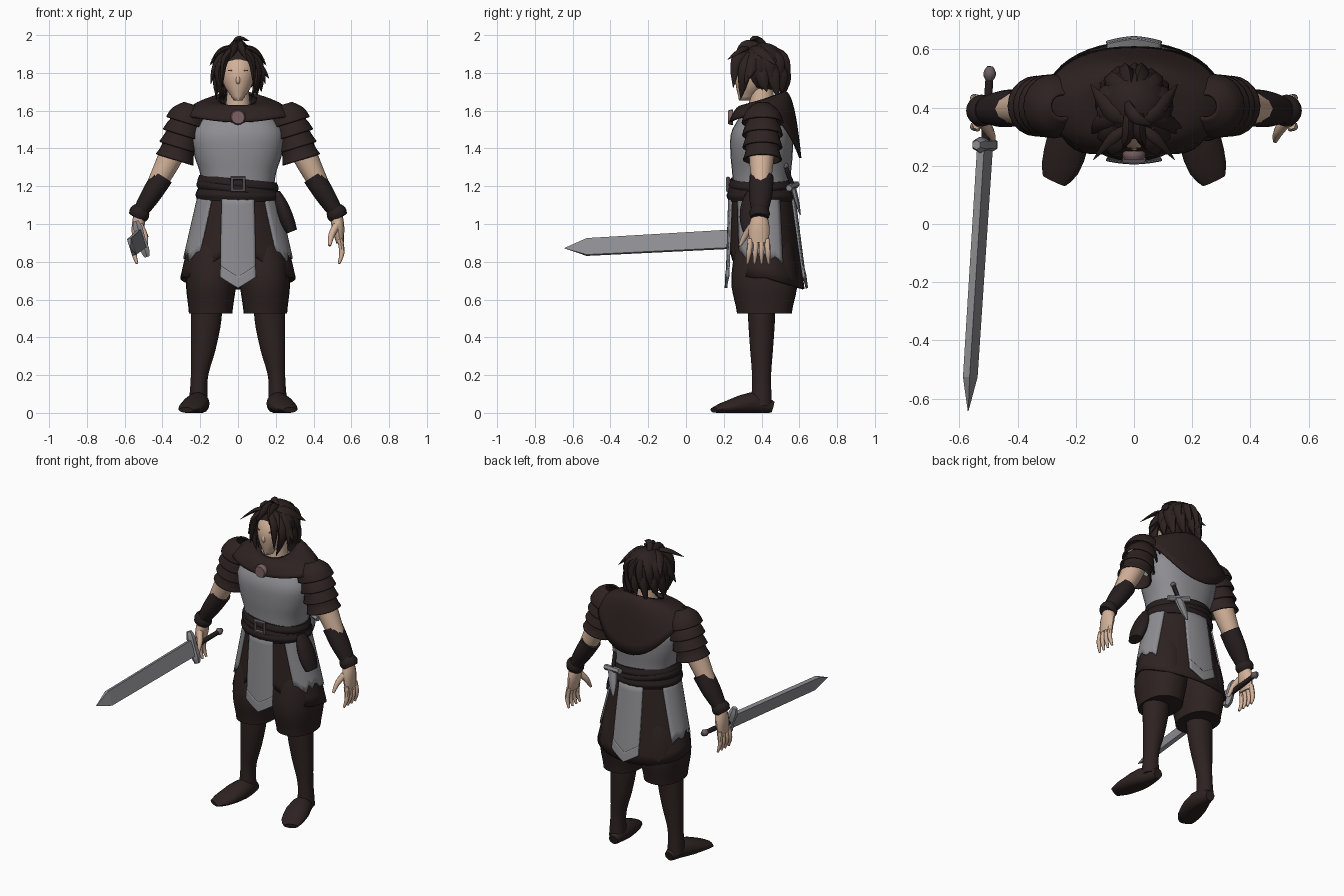
import bpy, bmesh, math, random
from math import sin, cos, pi, radians
from mathutils import Vector

random.seed(4)
if "Cube" in bpy.data.objects:
    bpy.data.objects.remove(bpy.data.objects["Cube"])


def material(name, *rgb):
    made = bpy.data.materials.new(name)
    made.use_nodes = True
    made.diffuse_color = (*rgb, 1)
    made.node_tree.nodes["Principled BSDF"].inputs["Base Color"].default_value = (*rgb, 1)
    return made


CLOTH = material("dark brown cloth", .026, .016, .015)
LEATHER = material("dark leather", .02, .013, .014)
HAIR = material("dark hair", .024, .015, .014)
SKIN = material("skin", .64, .44, .32)
STEEL = material("grey plate", .27, .27, .29)
BLADE = material("blade steel", .27, .27, .29)
BUCKLE = material("buckle metal", .14, .11, .12)
BROOCH = material("brooch stone", .2, .12, .13)
EYE = material("red eye", .4, .06, .04)


def sample(keys, t):
    """Smooth curve through evenly spaced numbers or vectors."""
    last = len(keys) - 1
    i = max(0, min(int(t * last), last - 1))
    f = t * last - i
    before, here = keys[max(i - 1, 0)], keys[i]
    there, after = keys[min(i + 1, last)], keys[min(i + 2, last)]
    straight = here * (1 - f) + there * f
    ease = f * (1 - f) / 2
    return straight + (here * 2 - before - there) * ease * (1 - f) + (there * 2 - here - after) * ease * f


def steps(count):
    return [i / count for i in range(count + 1)]


def turn(count):
    return [2 * pi * i / count for i in range(count)]


def power(value, exponent):
    return math.copysign(abs(value) ** exponent, value)


def surface(name, mat, rows, closed=True, caps=True, thick=0, mirror=False, sharp=45):
    """Skin a list of equal point rows into one object."""
    bm = bmesh.new()
    verts = [[bm.verts.new((p[0], p[1], max(p[2], 0))) for p in row] for row in rows]
    count = len(rows[0])
    for low, high in zip(verts, verts[1:]):
        for i in range(count if closed else count - 1):
            j = (i + 1) % count
            bm.faces.new((low[i], low[j], high[j], high[i]))
    if closed and caps:
        bm.faces.new(verts[0])
        bm.faces.new(verts[-1])
    bmesh.ops.recalc_face_normals(bm, faces=bm.faces)
    mesh = bpy.data.meshes.new(name)
    bm.to_mesh(mesh)
    bm.free()
    mesh.materials.append(mat)
    mesh.shade_smooth()
    mesh.set_sharp_from_angle(angle=radians(sharp))
    part = bpy.data.objects.new(name, mesh)
    bpy.context.collection.objects.link(part)
    if mirror:
        part.modifiers.new("mirror", "MIRROR").use_mirror_merge = False
    if thick:
        shell = part.modifiers.new("thickness", "SOLIDIFY")
        shell.thickness, shell.offset = thick, 0


def loft(name, mat, low, high, widths, depths, xs=(0,), ys=(.4,), square=1, tilt=0, **options):
    """Stack horizontal ovals from low to high."""
    rows = []
    for t in steps(14):
        x, y, rx, ry = (sample(keys, t) for keys in (xs, ys, widths, depths))
        rows.append([(x + rx * power(cos(a), square), y + ry * power(sin(a), square),
                      low + (high - low) * t + tilt * cos(a)) for a in turn(28)])
    surface(name, mat, rows, **options)


def tube(name, mat, points, radii, flat=(1,), sides=12, count=8, **options):
    """Sweep an oval along a smooth path; flat scales the second radius."""
    points = [Vector(p) for p in points]
    whole = (points[-1] - points[0]).normalized()
    across = Vector((0, 0, 1)) if abs(whole.y) > .75 else Vector((0, 1, 0))
    path = [sample(points, t) for t in steps(count)]
    rows = []
    for i, t in enumerate(steps(count)):
        along = (path[min(i + 1, count)] - path[max(i - 1, 0)]).normalized()
        u = (across - along * across.dot(along)).normalized() * sample(radii, t)
        w = along.cross(u) * sample(flat, t)
        rows.append([path[i] + u * cos(a) + w * sin(a) for a in turn(sides)])
    surface(name, mat, rows, **options)


# Breastplate, neck, head and face
loft("breastplate", STEEL, 1.15, 1.6, (.19, .2, .235, .245, .17), (.15, .155, .165, .16, .1), square=.85)
loft("neck", SKIN, 1.55, 1.75, (.07, .055), (.07, .06))
loft("head", SKIN, 1.655, 1.94, (.025, .07, .09, .08, .03), (.035, .08, .1, .085, .03),
     ys=(.315, .345, .36, .375, .4), sharp=80)
tube("nose", SKIN, [(0, .272, 1.8), (0, .263, 1.76), (0, .27, 1.74)], (.005, .012, .005), sides=10, sharp=90)
loft("eye", EYE, 1.809, 1.815, (.012,), (.006,), xs=(.042,), ys=(.274,), mirror=True)


# Hair: cap, fringe and rings of tapered locks
def lock(name, root, bend, tip, size):
    tube(name, HAIR, [root, bend, tip], (size * .6, size, size * .7, .001), flat=(.7,), sides=6, sharp=60)


def around(angle, radius, height):
    return radius * cos(angle), .41 + radius * sin(angle), height


dome = [cos(pi * (t - .5)) * .122 + .002 for t in steps(10)]
surface("hair_cap", HAIR, [[around(a, r, 1.83 - .13 * cos(pi * t)) for a in turn(24)]
                           for t, r in zip(steps(10), dome)], sharp=80)
for side in (-1, 1):
    lock("fringe", (0, .34, 1.94), (side * .07, .27, 1.87), (side * .085, .25, 1.72), .035)
    lock("temple_lock", (side * .06, .34, 1.9), (side * .105, .31, 1.8), (side * .07, .29, 1.66), .038)
    lock("side_lock", (side * .06, .37, 1.92), (side * .115, .35, 1.84), (side * .145, .31, 1.74), .035)
    lock("crown_spike", (side * .03, .36, 1.93), (side * .09, .4, 1.91), (side * .15, .48, 1.84), .035)
    lock("wisp", (side * .02, .33, 1.93), (side * .08, .29, 1.92), (side * .14, .22, 1.87), .02)
    lock("forelock", (side * .02, .38, 1.94), (side * .02, .31, 1.935), (side * .045, .255, 1.87), .035)
lock("right_flick", (.07, .36, 1.88), (.12, .35, 1.83), (.165, .33, 1.77), .03)
lock("top_curl", (-.03, .43, 1.92), (0, .37, 1.98), (.06, .34, 1.97), .025)
for layer in range(2):
    for i in range(8):
        angle = radians(30 * i - 15 + 12 * layer)
        lock("back_lock", around(angle, .05, 1.92 - .05 * layer), around(angle, .11, 1.85 - .06 * layer),
             around(angle + .2, random.uniform(.1, .13), random.uniform(1.7, 1.76) - .05 * layer), .04)


# Mantle over the shoulders, falling to a point at the back
def mantle_point(angle, t):
    spread, s = t ** .8, sin(angle)
    droop = .22 * max(s, 0) ** 2 + .03 * max(-s, 0) ** 4
    return ((.1 + .2 * spread) * power(cos(angle), .9),
            .42 + (.1 + .085 * spread) * power(s, .9),
            1.66 + .04 * s * (1 - t) - .09 * t ** 2 - droop * t * t)


surface("mantle", CLOTH, [[mantle_point(a, t) for a in turn(48)] for t in steps(10)],
        caps=False, thick=.012, sharp=60)
tube("brooch", BROOCH, [(0, .25, 1.565), (0, .222, 1.565)], (.04, .04, .034), sides=16)

# Layered shoulder guards down to the sleeve
cap, cuff = Vector((.275, .405, 1.535)), Vector((.335, .405, 1.34))
axis = (cuff - cap).normalized()
for i, name in enumerate(("upper_pauldron", "middle_pauldron", "lower_pauldron", "sleeve")):
    rim = cap.lerp(cuff, i / 3)
    wide = .106 - .002 * i
    tube(name, CLOTH, [rim - axis * .1, rim], (.04 + .015 * i, wide * .85, wide), sides=20,
         caps=False, thick=.01, mirror=True)

# Arms, bracers and hands
shoulder, elbow = Vector((.29, .4, 1.52)), Vector((.4, .4, 1.25))
wrist, knuckles = Vector((.52, .39, 1.06)), Vector((.54, .385, .9))
forearm = elbow.lerp(wrist, .5)
tube("arm", SKIN, [shoulder, shoulder.lerp(elbow, .6), forearm], (.07, .066, .045), mirror=True)
tube("bracer", LEATHER, [elbow, forearm, wrist], (.064, .062, .043), flat=(.9, .85, .9), sides=16, mirror=True)
tube("wrist_band", LEATHER, [elbow.lerp(wrist, .9), elbow.lerp(wrist, 1.15)], (.046, .055, .046), sides=16, mirror=True)
tube("palm", SKIN, [wrist, knuckles], (.036, .055, .05), flat=(.8, .4), mirror=True)
for i in range(4):
    y = .34 + .03 * i
    tube("finger", SKIN, [(.54, y, .92), (.55, y * 1.1 - .04, .85), (.535, y * 1.25 - .1, .79)],
         (.015, .014, .007), sides=8, mirror=True)
tube("thumb", SKIN, [(.52, .35, .99), (.495, .315, .94), (.485, .285, .885)], (.02, .017, .008), sides=8, mirror=True)


# Coat skirt with grey hanging panels
def skirt_point(angle, z, off=0):
    t = (1.17 - z) * 2
    return ((.195 + .115 * t + off) * cos(angle), .4 + .025 * t + (.155 + .04 * t + off) * sin(angle), z)


def coat_hem(angle):
    s = sin(angle)
    return .715 - .06 * max(s, 0) + .15 * max(-s, 0) ** 5


surface("coat_skirt", CLOTH, [[skirt_point(a, 1.17 + (coat_hem(a) - 1.17) * t) for a in turn(48)]
                              for t in steps(8)], caps=False, thick=.012)


def panel(name, centre, half_top, half_low, top, hem, off=.016, mirror=False):
    """Hang a cloth strip on the skirt; top and hem give heights from the place across it."""
    rows = []
    for t in steps(8):
        half = half_top + (half_low - half_top) * t
        rows.append([skirt_point(radians(centre + half * across), top(across) * (1 - t) + hem(across) * t, off)
                     for across in (2 * s - 1 for s in steps(12))])
    surface(name, STEEL, rows, closed=False, thick=.01, mirror=mirror)


def pointed(across):
    return .66 + .06 * abs(across)


def trim_top(across):
    return pointed(across) + .06


def waist(across):
    return 1.16


ragged_hem = {across: random.uniform(.78, .86) for across in (2 * s - 1 for s in steps(12))}
for name, facing in (("front_panel", -90), ("back_panel", 90)):
    panel(name, facing, 23, 17, waist, pointed)
    panel(name + "_trim", facing, 17.5, 17.5, trim_top, pointed, off=.02)
panel("side_panel", -8, 42, 36, waist, ragged_hem.get, off=.01, mirror=True)

# Belt wraps, buckle and pouch
for i, name in enumerate(("sash", "belt_fold", "belt")):
    grow = .03 - .005 * i
    base = 1.12 + .03 * i
    loft(name, LEATHER, base, base + .06, (.185 + grow, .195 + grow, .185 + grow),
         (.145 + grow, .155 + grow, .145 + grow), tilt=(-.005, -.03, -.02)[i])
bpy.ops.mesh.primitive_torus_add(location=(0, .222, 1.21), rotation=(pi / 2, pi / 4, 0), major_segments=4,
                                 minor_segments=6, major_radius=.045, minor_radius=.013)
buckle = bpy.context.object
buckle.name = "buckle"
buckle.data.materials.append(BUCKLE)
tube("pouch", LEATHER, [(.205, .35, 1.17), (.245, .35, 1.06), (.285, .35, .96)], (.03, .06, .065, .05),
     flat=(.6,), sides=14)

# Baggy trousers, boots and feet
loft("trouser_leg", CLOTH, .525, 1, (.115, .133, .13, .1), (.145, .175, .16, .13), xs=(.145, .142, .13, .1),
     ys=(.415,), square=.9, mirror=True)
loft("boot_shaft", CLOTH, .04, .62, (.05, .045, .065, .08, .085), (.055, .05, .06, .07, .075),
     xs=(.21, .205, .185, .17, .165), mirror=True)
tube("foot", CLOTH, [(.2, .46, .03), (.21, .36, .05), (.245, .22, .03), (.275, .148, .015)],
     (.03, .06, .035, .014), flat=(1, 1, 2, 3), sides=16, mirror=True)

# Sword held in the right hand
pommel, tip = Vector((-.495, .53, .935)), Vector((-.57, -.643, .872))
edge, face = Vector((-.3, 0, .95)), Vector((.95, 0, .3))
hilt = pommel.lerp(tip, .22)


def blade_section(t, width, depth):
    return [pommel.lerp(tip, t) + edge * width * i + face * depth * j for i, j in ((1, 1), (1, -1), (-1, -1), (-1, 1))]


surface("sword_blade", BLADE, [blade_section(.22, .05, .013), blade_section(.9, .046, .012),
                               blade_section(1, .001, .001)], sharp=5)
tube("sword_guard", BLADE, [hilt - edge * .1, hilt + edge * .1], (.016, .028, .024, .028, .016), sides=6, sharp=20)
tube("sword_grip", LEATHER, [pommel, hilt], (.014, .016), sides=10)
tube("sword_pommel", BUCKLE, [pommel.lerp(tip, -.01), pommel.lerp(tip, .035)], (.01, .022, .01), sides=8)

# Dagger tucked into the back of the belt
top, grip_end, point = Vector((.14, .525, 1.31)), Vector((.13, .565, 1.2)), Vector((.1, .605, 1.05))
reach = Vector((.065, -.02, -.01))
tube("dagger_grip", LEATHER, [top, grip_end], (.012,), sides=8)
tube("dagger_pommel", BUCKLE, [top.lerp(grip_end, -.1), top.lerp(grip_end, .15)], (.01, .018, .01), sides=8)
tube("dagger_guard", BLADE, [grip_end - reach, grip_end + reach], (.018,), sides=6)
tube("dagger_blade", BLADE, [grip_end, point], (.015, .013, .003), flat=(2.3,), sides=6, sharp=20)
